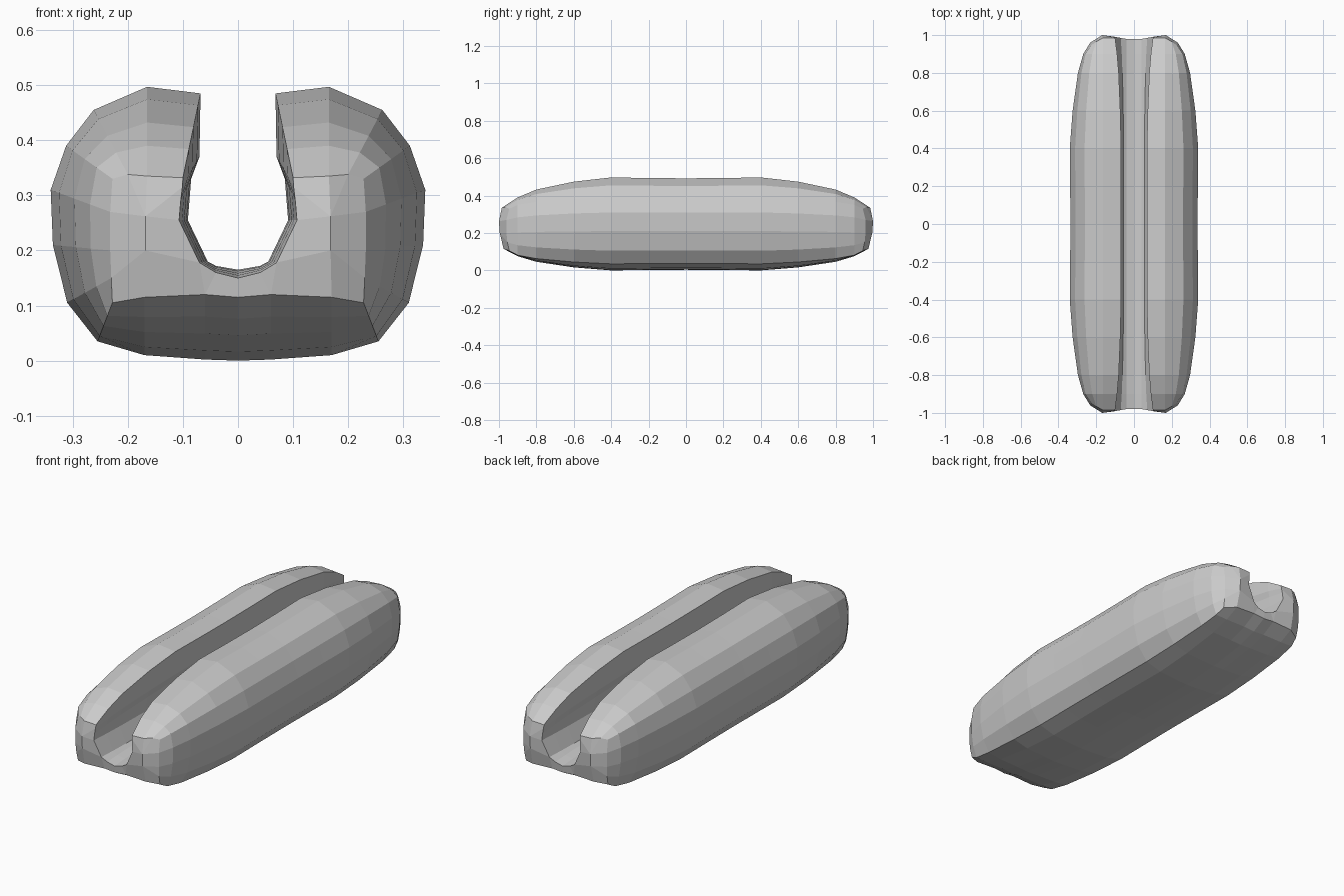
import bpy
import bmesh

if "Cube" in bpy.data.objects:
    bpy.data.objects.remove(bpy.data.objects["Cube"])

# Half cross-section loop: outer skin from bottom centre to top, lip, then slot down to its floor
MID = [(0, 0), (.06, .002), (.17, .01), (.255, .035), (.31, .105), (.336, .21), (.34, .31),
       (.312, .39), (.262, .455), (.165, .497), (.068, .485),
       (.07, .37), (.085, .33), (.091, .255), (.055, .18), (.04, .172), (0, .165)]
# Same loop where it meets the rounded end (x, z, y)
END = [(0, .115, .975), (.06, .12, .975), (.17, .115, .975), (.228, .105, .945), (.23, .15, .955),
       (.232, .2, .96), (.232, .27, .96), (.228, .33, .945), (.2, .338, .965), (.165, .335, .985),
       (.1, .332, .985), (.101, .315, .987), (.104, .29, .99), (.107, .255, .992),
       (.07, .178, .985), (.04, .16, .98), (0, .15, .98)]
# Stations along the length: (y, fullness)
STATIONS = [(0, .97), (.2, .98), (.4, 1), (.6, .86), (.8, .6), (.9, .34)]

bm = bmesh.new()
rings = []
for y, t in STATIONS:
    rings.append([bm.verts.new((e[0] + (m[0] - e[0]) * t, -y, e[1] + (m[1] - e[1]) * t))
                  for m, e in zip(MID, END)])
rings.append([bm.verts.new((x, -y, z)) for x, z, y in END])

# Skin and slot walls
for a, b in zip(rings, rings[1:]):
    for i in range(len(MID) - 1):
        bm.faces.new((a[i], a[i + 1], b[i + 1], b[i]))

# Rounded end cap around two bulging points
v = rings[-1] + [bm.verts.new((.168, -.996, .2)), bm.verts.new((.168, -1, .262))]
for f in [(0, 1, 15, 16), (1, 14, 15), (1, 2, 17, 14), (2, 3, 4, 17), (4, 5, 17),
          (5, 6, 18, 17), (17, 18, 13, 14), (6, 7, 8, 18), (8, 9, 18),
          (18, 9, 10, 11), (18, 11, 12, 13)]:
    bm.faces.new([v[i] for i in f])

# Mirror the quarter to both sides and both ends
for axis in 'XY':
    bmesh.ops.mirror(bm, geom=bm.verts[:] + bm.edges[:] + bm.faces[:],
                     axis=axis, merge_dist=.0005)
bmesh.ops.remove_doubles(bm, verts=bm.verts[:], dist=.0005)
bmesh.ops.recalc_face_normals(bm, faces=bm.faces[:])

mesh = bpy.data.meshes.new("bun")
bm.to_mesh(mesh)
bm.free()
bun = bpy.data.objects.new("bun", mesh)
bpy.context.collection.objects.link(bun)

grey = bpy.data.materials.new("plain grey")
grey.diffuse_color = (.6, .6, .6, 1)
grey.use_nodes = True
grey.node_tree.nodes["Principled BSDF"].inputs["Base Color"].default_value = grey.diffuse_color
mesh.materials.append(grey)
